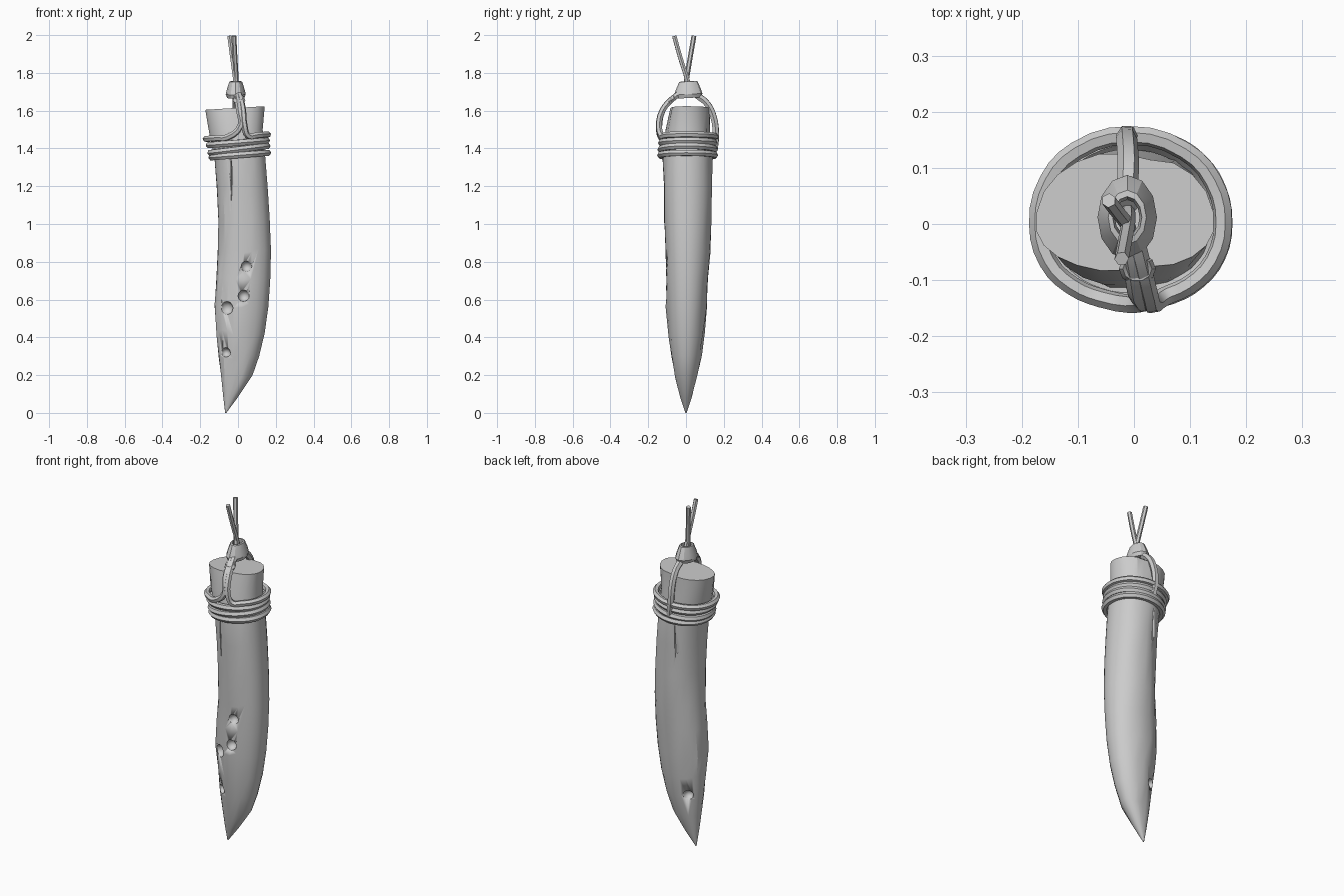
import bpy, bmesh, random
from math import sin, cos, pi, sqrt, radians
from mathutils import Vector

if "Cube" in bpy.data.objects:
    bpy.data.objects.remove(bpy.data.objects["Cube"])

random.seed(4)

# Tusk sections: z, left x, right x, front y, back y
ROWS = [(0, -.068, -.062, -.003, .003), (.08, -.078, -.002, -.03, .03),
        (.2, -.092, .078, -.06, .06), (.3, -.102, .113, -.077, .08),
        (.42, -.115, .142, -.092, .097), (.56, -.125, .162, -.103, .11),
        (.7, -.116, .172, -.107, .119), (.86, -.108, .176, -.112, .127),
        (1.03, -.105, .169, -.118, .134), (1.2, -.113, .158, -.12, .138),
        (1.35, -.125, .146, -.122, .139), (1.5, -.157, .132, -.112, .132),
        (1.615, -.175, .143, -.086, .13)]


def section(z):
    for a, b in zip(ROWS, ROWS[1:]):
        if z <= b[0]:
            k = (z - a[0]) / (b[0] - a[0])
            return [p + (q - p) * k for p, q in zip(a, b)][1:]
    return ROWS[-1][1:]


def surf(t, z, off=0.0):
    """Point on the tusk: angle 0 is right, -pi/2 is front."""
    xl, xr, yf, yb = section(z)
    s = abs(sin(t)) ** .92
    y = -(abs(yf) + off) * s if sin(t) < 0 else (yb + off) * s
    return Vector(((xl + xr) / 2 + ((xr - xl) / 2 + off) * cos(t), y, z))


def mesh_object(name, bm, angle=30):
    bmesh.ops.recalc_face_normals(bm, faces=bm.faces)
    me = bpy.data.meshes.new(name)
    bm.to_mesh(me)
    bm.free()
    ob = bpy.data.objects.new(name, me)
    bpy.context.collection.objects.link(ob)
    smooth(ob, angle)
    return ob


def smooth(ob, angle):
    bpy.ops.object.select_all(action='DESELECT')
    ob.select_set(True)
    bpy.context.view_layer.objects.active = ob
    bpy.ops.object.shade_smooth_by_angle(angle=radians(angle))


def bridge(bm, a, b):
    n = len(a)
    for i in range(n):
        bm.faces.new((a[i], a[(i + 1) % n], b[(i + 1) % n], b[i]))


def cord(name, pts, r, cyclic=False):
    cu = bpy.data.curves.new(name, 'CURVE')
    cu.dimensions = '3D'
    cu.bevel_depth = r
    cu.bevel_resolution = 1
    cu.use_fill_caps = True
    cu.resolution_u = 3
    sp = cu.splines.new('BEZIER')
    sp.bezier_points.add(len(pts) - 1)
    for bp, p in zip(sp.bezier_points, pts):
        bp.co = p
        bp.handle_left_type = bp.handle_right_type = 'AUTO'
    sp.use_cyclic_u = cyclic
    ob = bpy.data.objects.new(name, cu)
    bpy.context.collection.objects.link(ob)
    bpy.ops.object.select_all(action='DESELECT')
    ob.select_set(True)
    bpy.context.view_layer.objects.active = ob
    bpy.ops.object.convert(target='MESH')
    smooth(bpy.context.object, 40)


# Tusk body: lofted sections, roughly carved front and back, smooth right side
N = 22
bm = bmesh.new()
rings = []
for row in ROWS:
    z, ring = row[0], []
    for i in range(N):
        t = 2 * pi * (i + .5) / N
        p = surf(t, z)
        if .1 < z < 1.4 and cos(t) < .6:
            p.y += random.uniform(-.005, .005)
            p.z += random.uniform(-.02, .02)
        if z > 1.4:
            p.y *= 1 - .1 * max(0, 1 - abs(p.x - .02) / .06)
        if z > 1.6:
            p.z += .06 * p.x
        ring.append(bm.verts.new(p))
    rings.append(ring)
for a, b in zip(rings, rings[1:]):
    bridge(bm, a, b)
bm.faces.new(rings[0])
bm.faces.new(rings[-1])
tusk = mesh_object("tusk", bm, 24)

# Pits and thin cracks, cut from one joined cutter
bm = bmesh.new()


def pit(x, z, side, sx, sy, sz):
    xl, xr, yf, yb = section(z)
    c = (x - (xl + xr) / 2) / ((xr - xl) / 2)
    y = (yb if side > 0 else yf) * sqrt(1 - c * c) ** .92
    made = bmesh.ops.create_icosphere(bm, subdivisions=2, radius=1)
    for v in made['verts']:
        v.co = Vector((x + v.co.x * sx, y + v.co.y * sy, z + v.co.z * sz))


for x, z, side, r in [(.045, .775, -1, .03), (.03, .62, -1, .031),
                      (-.06, .555, -1, .036), (-.065, .32, -1, .026),
                      (-.06, .32, 1, .028)]:
    pit(x, z, side, r, .035, r)
pit(-.035, 1.23, -1, .003, .012, .13)
pit(-.02, 1.22, 1, .003, .012, .12)
cutter = mesh_object("pit_cutter", bm)
cutter.hide_render = True
cutter.hide_set(True)
mod = tusk.modifiers.new("pits", 'BOOLEAN')
mod.operation = 'DIFFERENCE'
mod.solver = 'EXACT'
mod.object = cutter

# Closed cord wraps around the tusk
for i, (z, tilt) in enumerate([(1.365, .012), (1.395, .018), (1.43, .012)]):
    pts = [surf(2 * pi * k / 16, z + tilt * cos(2 * pi * k / 16), .014) for k in range(16)]
    cord(f"cord_wrap_{i + 1}", pts, .018, True)

# Sling cord: down the front, around the back and up the front again
down = [(-.012, -.02, 1.70), (-.002, -.075, 1.66), (.006, -.125, 1.6), (.014, -.142, 1.52)]
up = [(.034, -.143, 1.52), (.026, -.125, 1.6), (.014, -.075, 1.66), (0, -.02, 1.70)]
around = [surf(t * pi, 1.462 + .012 * cos(t * pi), .024)
          for t in (-.6, -.72, -.85, -1, -1.15, -1.3, -1.5, -1.7, -1.85, -2, -2.15, -2.28, -2.38)]
cord("sling_cord", down + around + up, .017)

# Back cord from the wraps up to the knot
cord("back_cord", [(0, .15, 1.39), (-.012, .158, 1.47), (-.012, .142, 1.58),
                   (-.01, .105, 1.645), (-.012, .06, 1.68), (-.012, .03, 1.71)], .019)

# Two hanging strands
cord("strand_back", [(-.008, -.01, 1.68), (-.014, .002, 1.76), (-.03, .022, 1.88), (-.045, .042, 1.995)], .013)
cord("strand_front", [(-.012, .03, 1.68), (-.01, .008, 1.76), (-.016, -.03, 1.88), (-.022, -.062, 1.995)], .013)


# Knot: flattened conical ring, with a small collar below it on the front cords
def lathe_ring(name, profile, centre, ys, n, tilt=0.0):
    bm = bmesh.new()
    loops = []
    for i in range(n):
        a = 2 * pi * i / n
        loops.append([bm.verts.new((centre[0] + r * cos(a), centre[1] + r * sin(a) * ys,
                                    centre[2] + h + tilt * r * sin(a))) for r, h in profile])
    for i in range(n):
        bridge(bm, loops[i], loops[(i + 1) % n])
    mesh_object(name, bm)


lathe_ring("knot", [(.046, -.005), (.053, .015), (.047, .04), (.034, .082), (.026, .084), (.022, .06), (.024, 0)],
           (-.012, .012, 1.672), 1.42, 12, .08)
lathe_ring("knot_collar", [(.026, -.014), (.033, 0), (.026, .016), (.014, .012), (.014, -.012)],
           (.006, -.08, 1.655), .85, 10, .5)
